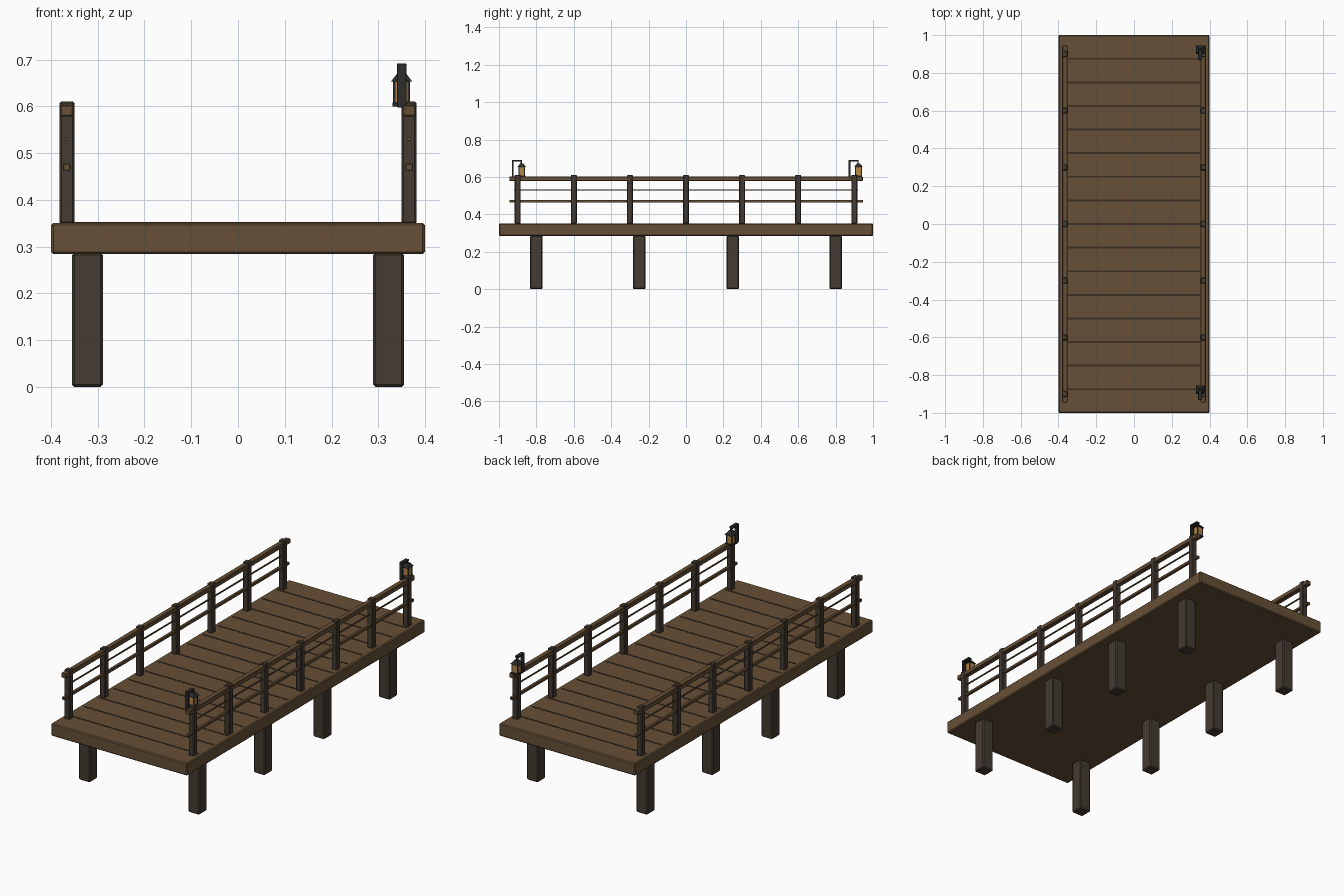
import bpy
from math import pi

if "Cube" in bpy.data.objects:
    bpy.data.objects.remove(bpy.data.objects["Cube"])


def material(name, rgb):
    m = bpy.data.materials.new(name)
    m.diffuse_color = (*rgb, 1)
    m.use_nodes = True
    m.node_tree.nodes["Principled BSDF"].inputs["Base Color"].default_value = m.diffuse_color
    return m


PLANK = material("plank_wood", (0.135, 0.08, 0.038))
DARK = material("dark_wood", (0.058, 0.043, 0.032))
GAP = material("plank_gap", (0.045, 0.03, 0.018))
IRON = material("iron", (0.026, 0.026, 0.028))
GLOW = material("lantern_glass", (0.45, 0.24, 0.06))


def box(name, center, size, mat, bevel=0.0):
    """Box with an optional flat chamfer."""
    bpy.ops.mesh.primitive_cube_add(size=1, location=center)
    ob = bpy.context.object
    ob.name = name
    ob.scale = size
    bpy.ops.object.transform_apply(location=False, rotation=False, scale=True)
    ob.data.materials.append(mat)
    if bevel:
        mod = ob.modifiers.new("chamfer", 'BEVEL')
        mod.width = bevel
        mod.segments = 1
    return ob


def lantern(tag, x, y):
    """Hanging lantern on a small hooked bracket."""
    ly, by = y + 0.022, y - 0.026
    box(f"{tag}_bracket_post", (x, by, 0.645), (0.02, 0.01, 0.094), IRON, 0.001)
    box(f"{tag}_bracket_arm", (x, y - 0.003, 0.687), (0.02, 0.052, 0.01), IRON, 0.001)
    box(f"{tag}_hook", (x, ly - 0.003, 0.679), (0.01, 0.006, 0.016), IRON)
    box(f"{tag}_base", (x, ly, 0.604), (0.04, 0.04, 0.008), IRON, 0.001)
    box(f"{tag}_glass", (x, ly, 0.63), (0.031, 0.031, 0.046), GLOW)
    for sx in (-1, 1):
        for sy in (-1, 1):
            box(f"{tag}_frame_bar", (x + sx * 0.0155, ly + sy * 0.0155, 0.63),
                (0.005, 0.005, 0.046), IRON)
    # four-sided roof
    bpy.ops.mesh.primitive_cone_add(vertices=4, radius1=0.0325, radius2=0.011,
                                    depth=0.02, location=(x, ly, 0.663),
                                    rotation=(0, 0, pi / 4))
    roof = bpy.context.object
    roof.name = f"{tag}_roof"
    roof.data.materials.append(IRON)


# deck slab and the dark seams between planks
box("deck", (0, 0, 0.3175), (0.8, 2.0, 0.067), PLANK, 0.005)
for i in range(15):
    box("plank_seam", (0, -0.875 + i * 0.125, 0.35), (0.76, 0.01, 0.005), GAP)

for side, s in (("left", -1), ("right", 1)):
    # support piles
    for y in (-0.8, -0.25, 0.25, 0.8):
        box(f"{side}_pile", (s * 0.322, y, 0.1435), (0.066, 0.066, 0.287), DARK, 0.005)
    # railing posts
    x = s * 0.366
    for i in range(7):
        box(f"{side}_rail_post", (x, -0.9 + i * 0.3, 0.48),
            (0.032, 0.032, 0.262), DARK, 0.004)
    # handrail, thin wire and lower rail
    box(f"{side}_handrail", (x, 0, 0.591), (0.028, 1.89, 0.025), PLANK, 0.003)
    box(f"{side}_wire", (x, 0, 0.53), (0.006, 1.84, 0.006), PLANK)
    box(f"{side}_lower_rail", (x, 0, 0.47), (0.016, 1.89, 0.015), PLANK, 0.002)

# lanterns at both ends of the right railing
lantern("front_lantern", 0.35, -0.9)
lantern("back_lantern", 0.35, 0.9)
